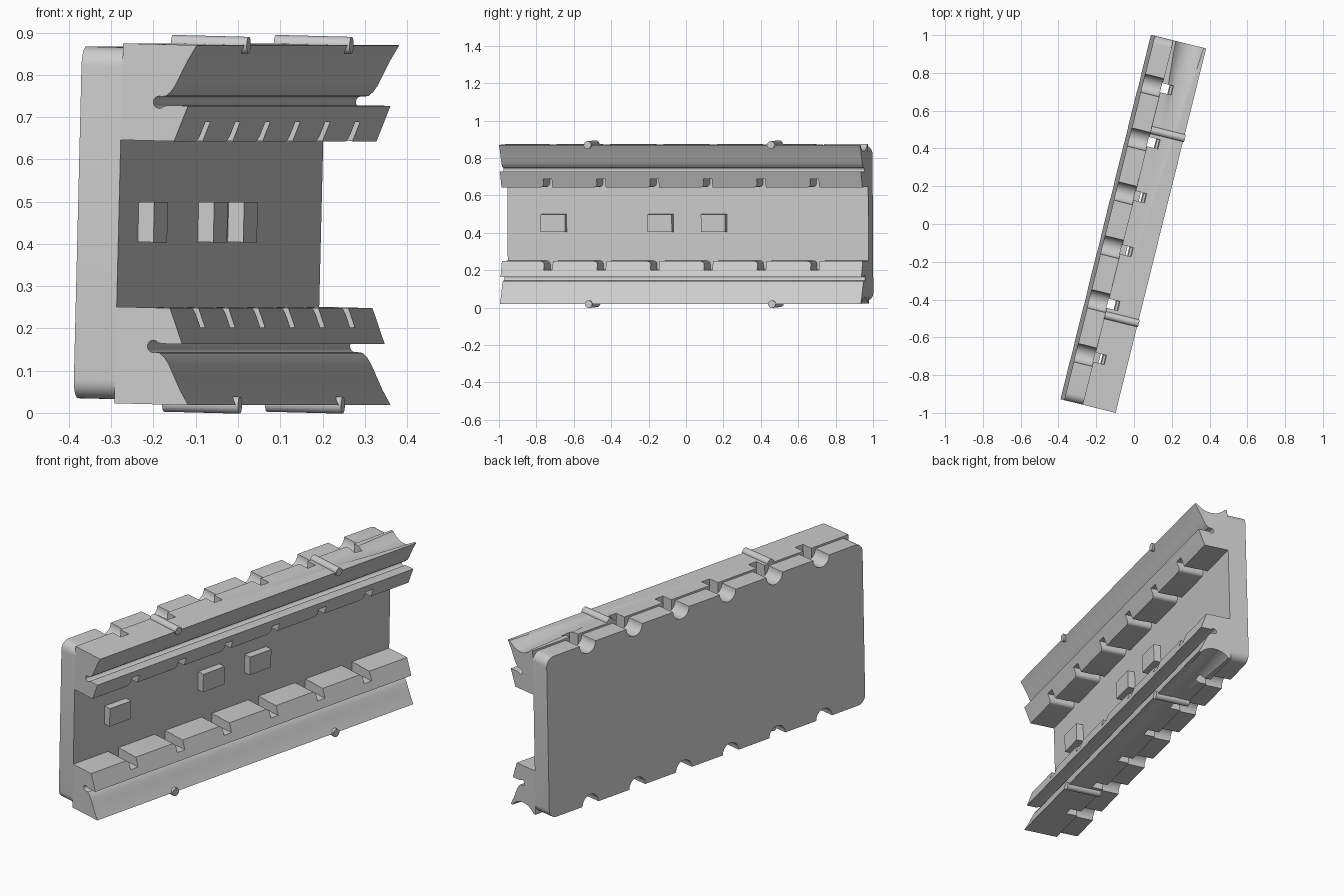
import bpy, bmesh
from math import sin, cos, radians
from mathutils import Matrix

cube = bpy.data.objects.get("Cube")
if cube:
    bpy.data.objects.remove(cube, do_unlink=True)

# One plain grey material
grey = bpy.data.materials.new("light_grey")
grey.use_nodes = True
grey.diffuse_color = (0.6, 0.6, 0.6, 1)
grey.node_tree.nodes["Principled BSDF"].inputs["Base Color"].default_value = (0.6, 0.6, 0.6, 1)

# Local frame: x = thickness from the back, y = length, z = height from the middle
PLACE = (Matrix.Translation((0, 0, 0.4475)) @ Matrix.Rotation(-0.2435, 4, 'Z')
         @ Matrix.Rotation(0.025, 4, 'Y') @ Matrix.Translation((-0.144, 0, 0)))
HALF_LEN, PLATE_H, ARM_H, SLAB = 0.994, 0.4165, 0.426, 0.1
STATIONS = [0.294 * (i - 2.5) for i in range(6)]


def arc(cx, cy, r, a, b, n=10):
    return [(cx + r * cos(radians(a + (b - a) * i / n)),
             cy + r * sin(radians(a + (b - a) * i / n))) for i in range(n + 1)]


def finish(name, bm):
    bmesh.ops.recalc_face_normals(bm, faces=bm.faces)
    me = bpy.data.meshes.new(name)
    bm.to_mesh(me)
    bm.free()
    me.materials.append(grey)
    ob = bpy.data.objects.new(name, me)
    bpy.context.scene.collection.objects.link(ob)
    ob.matrix_world = PLACE
    smooth(me)
    return ob


def smooth(me):
    me.shade_smooth()
    me.set_sharp_from_angle(angle=radians(32))


def prism(bm, pts, axis, a, b, rise=0):
    """Extrude a 2D outline along x or y, optionally climbing in z."""
    rings = []
    for t, dz in ((a, 0), (b, rise)):
        rings.append([bm.verts.new((t, p, q + dz) if axis == 'x' else (p, t, q + dz))
                      for p, q in pts])
    bm.faces.new(rings[0])
    bm.faces.new(rings[1][::-1])
    n = len(pts)
    for i in range(n):
        j = (i + 1) % n
        bm.faces.new((rings[0][i], rings[0][j], rings[1][j], rings[1][i]))


def flip(pts, s):
    return [(p, s * q) for p, q in pts]


def box(p0, p1, q0, q1):
    return [(p0, q0), (p1, q0), (p1, q1), (p0, q1)]


# Back plate with rounded corners and scalloped long edges
edge = arc(-HALF_LEN + 0.045, PLATE_H - 0.045, 0.045, 180, 90, 8)
for u in STATIONS:
    edge += arc(u, PLATE_H, 0.05, 180, 360, 16)
edge += arc(HALF_LEN - 0.045, PLATE_H - 0.045, 0.045, 90, 0, 8)
bm = bmesh.new()
prism(bm, edge + flip(edge, -1)[::-1], 'x', 0, SLAB)
finish("back_plate", bm)

# Rail arm section: flared lip, round groove, slanted ledge
section = [(SLAB, ARM_H), (0.28, ARM_H), (0.259, 0.39), (0.242, 0.355), (0.23, 0.33),
           (0.22, 0.315), (0.208, 0.304)]
section += arc(0.192, 0.289, 0.0145, 70, 320, 12)
section += [(0.212, 0.282), (0.262, 0.282), (0.23, 0.1975), (SLAB, 0.1975)]
# Ledge channel outline with one rounded shoulder
channel = arc(-0.045, 0.2175, 0.02, -90, 0, 6)
channel += [(-0.025, 0.243), (0.022, 0.243), (0.022, 0.15), (-0.045, 0.15)]

for s, label in ((1, "upper"), (-1, "lower")):
    bm = bmesh.new()
    prism(bm, flip(section, s), 'y', -HALF_LEN, HALF_LEN)
    arm = finish(label + "_rail", bm)

    # Cutters: vertical slots, ledge channels, tapered end scoop
    slots, channels, scoop = bmesh.new(), bmesh.new(), bmesh.new()
    for u in STATIONS:
        prism(slots, flip(box(0.05, 0.16, 0.1, 0.5), s), 'y', u - 0.025, u + 0.025)
        prism(channels, [(u + p, s * q) for p, q in channel], 'x', 0.05, 0.35)
    prism(scoop, flip(arc(0.19, 0.529, 0.1, 0, 348.75, 31), s), 'y', 0.45, 1.05, -0.0425 * s)
    cutters = [finish("cutter", c) for c in (slots, channels, scoop)]
    for c in cutters:
        c.hide_render = True
        mod = arm.modifiers.new("cut", 'BOOLEAN')
        mod.operation, mod.solver, mod.object = 'DIFFERENCE', 'EXACT', c
    bpy.context.view_layer.update()
    graph = bpy.context.evaluated_depsgraph_get()
    cut = bpy.data.meshes.new_from_object(arm.evaluated_get(graph))
    arm.modifiers.clear()
    arm.data = cut
    smooth(cut)
    for c in cutters:
        bpy.data.objects.remove(c, do_unlink=True)

    # Round ribs across the outer face
    for u, end in ((-0.505, "front"), (0.505, "rear")):
        bm = bmesh.new()
        prism(bm, arc(u, s * ARM_H, 0.02, 0, 345, 23), 'x', SLAB, 0.285)
        finish(f"{label}_{end}_rib", bm)

# Small blocks on the plate between the rails
for i, u in enumerate((STATIONS[0], STATIONS[2], STATIONS[3])):
    bm = bmesh.new()
    prism(bm, box(u - 0.067, u + 0.067, -0.044, 0.051), 'x', SLAB - 0.01, SLAB + 0.038)
    finish(f"plate_block_{i + 1}", bm)
